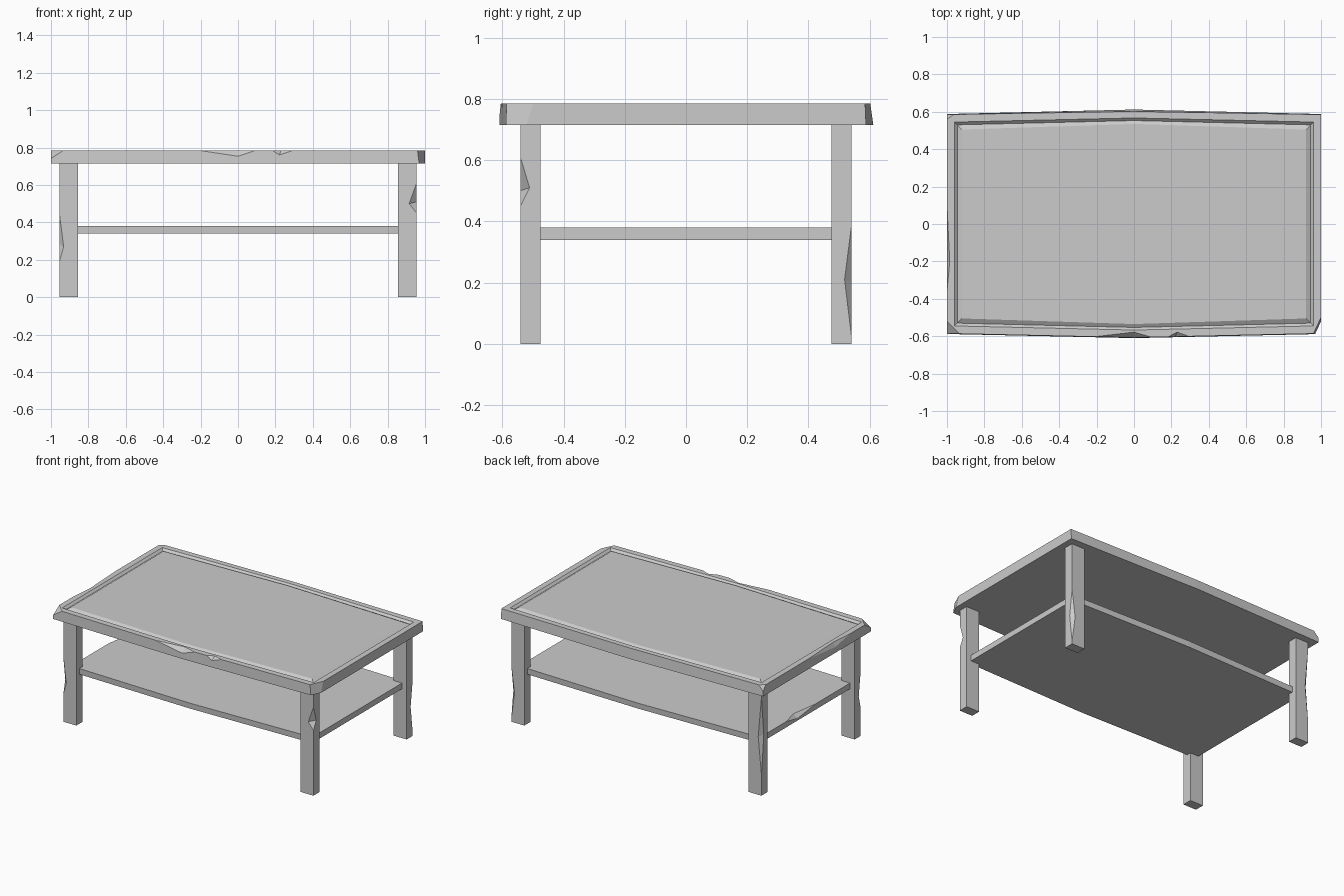
import bpy, bmesh

if "Cube" in bpy.data.objects:
    bpy.data.objects.remove(bpy.data.objects["Cube"])


def make_object(name, bm):
    bmesh.ops.recalc_face_normals(bm, faces=bm.faces)
    mesh = bpy.data.meshes.new(name)
    bm.to_mesh(mesh)
    bm.free()
    obj = bpy.data.objects.new(name, mesh)
    bpy.context.collection.objects.link(obj)
    return obj


def loft(name, rings):
    """Stack of bowed outlines: (half x, end y, front mid y, back mid y, z)."""
    bm = bmesh.new()
    loops = []
    for x, y, f, b, z in rings:
        outline = [(-x, -y), (0, -f), (x, -y), (x, y), (0, b), (-x, y)]
        loops.append([bm.verts.new((px, py, z)) for px, py in outline])
    for lo, hi in zip(loops, loops[1:]):
        for i in range(6):
            j = (i + 1) % 6
            bm.faces.new((lo[i], lo[j], hi[j], hi[i]))
    bm.faces.new(loops[0][::-1])
    bm.faces.new(loops[-1])
    return make_object(name, bm)


def box(name, center, size):
    bm = bmesh.new()
    bmesh.ops.create_cube(bm, size=1)
    bmesh.ops.scale(bm, vec=size, verts=bm.verts)
    bmesh.ops.translate(bm, vec=center, verts=bm.verts)
    return make_object(name, bm)


def chip(obj, points):
    """Knock out the convex hull of a few points, the last one outside."""
    bm = bmesh.new()
    for p in points:
        bm.verts.new(p)
    bmesh.ops.convex_hull(bm, input=bm.verts)
    cutter = make_object("chip_cutter", bm)
    mod = obj.modifiers.new("chip", 'BOOLEAN')
    mod.operation = 'DIFFERENCE'
    mod.solver = 'EXACT'
    mod.object = cutter
    bpy.context.view_layer.objects.active = obj
    bpy.ops.object.modifier_apply(modifier=mod.name)
    bpy.data.objects.remove(cutter)


def corner_cut(obj, point, normal):
    """Slice a corner off with a plane."""
    bm = bmesh.new()
    bm.from_mesh(obj.data)
    geom = bm.verts[:] + bm.edges[:] + bm.faces[:]
    cut = bmesh.ops.bisect_plane(bm, geom=geom, plane_co=point,
                                 plane_no=normal, clear_outer=True)
    edges = [e for e in cut["geom_cut"] if isinstance(e, bmesh.types.BMEdge)]
    bmesh.ops.contextual_create(bm, geom=edges)
    bmesh.ops.recalc_face_normals(bm, faces=bm.faces)
    bm.to_mesh(obj.data)
    bm.free()


# Bowed top with a shallow carved groove around the panel
T = 0.785
top = loft("table_top", [
    (1.0, 0.588, 0.61, 0.612, 0.715),
    (1.0, 0.585, 0.607, 0.602, T),
    (0.96, 0.545, 0.567, 0.567, T),
    (0.945, 0.53, 0.553, 0.553, T - 0.014),
    (0.92, 0.505, 0.535, 0.535, T),
])

# Worn corners of the top
corner_cut(top, (1, -0.51, 0.75), (0.9, -0.42, 0.13))
corner_cut(top, (-1, -0.59, 0.74), (-0.51, -0.51, 0.8))
corner_cut(top, (-1, 0.56, T), (-0.5, 0.7, 0.5))

# Nicks along the front and left edges of the top
chip(top, [(-0.23, -0.605, T), (0.1, -0.607, T), (0, -0.61, 0.752),
           (0, -0.578, T), (0, -0.7, 0.86)])
chip(top, [(0.18, -0.605, T), (0.3, -0.603, T), (0.22, -0.606, 0.758),
           (0.23, -0.578, T), (0.23, -0.7, 0.86)])
chip(top, [(-1, -0.36, T), (-1, 0.1, T), (-1, -0.2, 0.755),
           (-0.985, -0.2, T), (-1.1, -0.2, 0.86)])

# Lower shelf
shelf = loft("lower_shelf", [(0.92, 0.505, 0.525, 0.525, 0.34),
                             (0.92, 0.505, 0.53, 0.53, 0.38)])
chip(shelf, [(-0.92, -0.1, 0.38), (-0.92, 0.22, 0.38), (-0.92, 0.1, 0.355),
             (-0.89, 0.1, 0.38), (-1.0, 0.1, 0.43)])

# Legs, each with a nick on its outer edge: (bottom z, top z, depth z, depth x, depth y)
legs = {
    "front_left_leg": (-1, -1, 0.19, 0.45, 0.27, 0.023, 0.022),
    "front_right_leg": (1, -1, 0.45, 0.61, 0.5, 0.04, 0.03),
    "back_left_leg": (-1, 1, 0.14, 0.68, 0.4, 0.025, 0.025),
    "back_right_leg": (1, 1, 0.02, 0.39, 0.2, 0.025, 0.023),
}
for name, (sx, sy, z0, z1, zm, dx, dy) in legs.items():
    leg = box(name, (sx * 0.905, sy * 0.508, 0.3575), (0.1, 0.066, 0.715))
    ex, ey = sx * 0.955, sy * 0.541
    chip(leg, [(ex, ey, z0), (ex, ey, z1), (ex - sx * dx, ey, zm),
               (ex, ey - sy * dy, zm + 0.01),
               (ex + sx * 0.08, ey + sy * 0.08, zm)])
